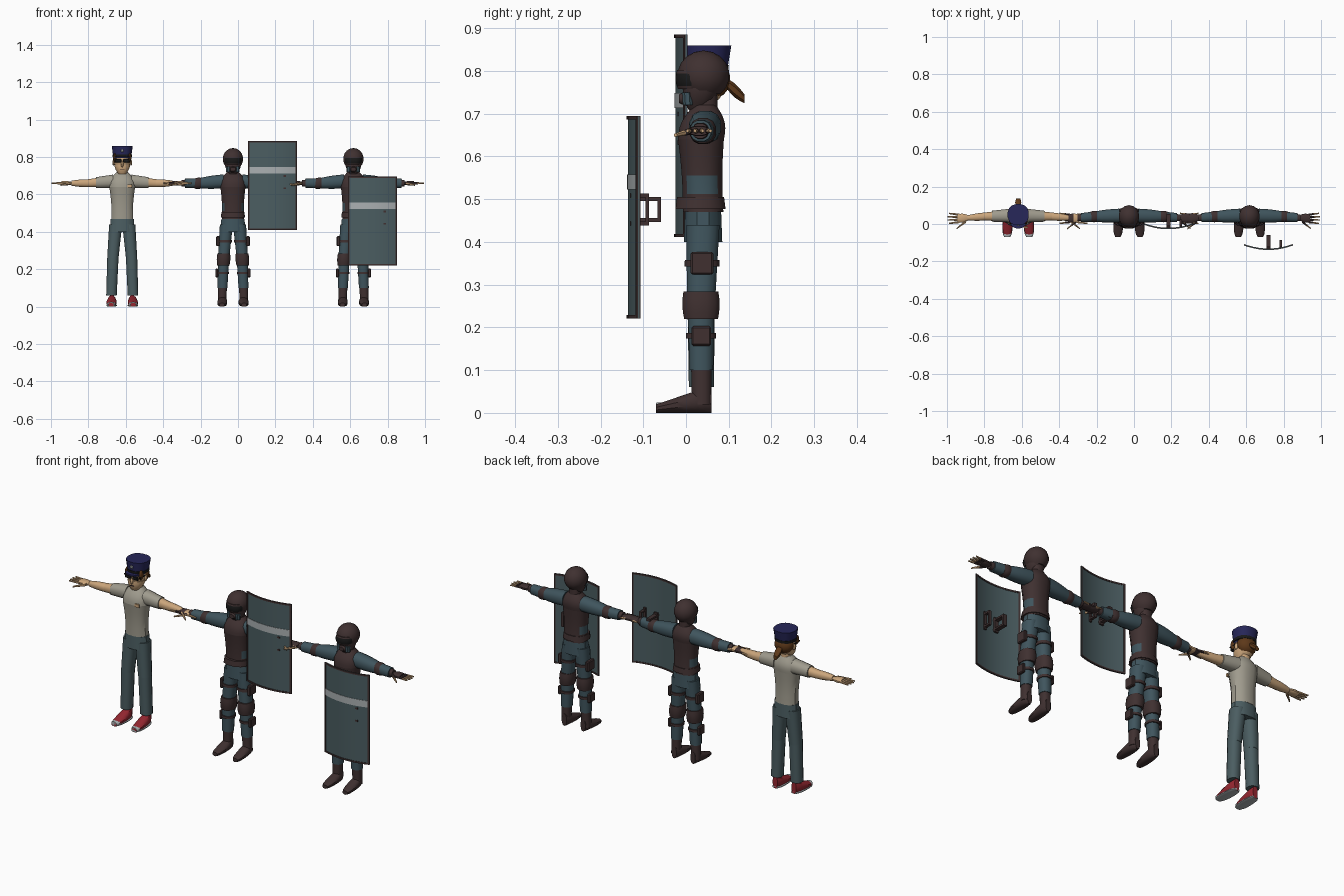
import bpy, bmesh, math
from mathutils import Vector

if "Cube" in bpy.data.objects:
    bpy.data.objects.remove(bpy.data.objects["Cube"], do_unlink=True)


def material(name, *linear):
    m = bpy.data.materials.new(name)
    m.use_nodes = True
    m.diffuse_color = (*linear, 1)
    m.node_tree.nodes["Principled BSDF"].inputs["Base Color"].default_value = (*linear, 1)
    return m


SKIN = material("skin", .6, .38, .2)
HAIR = material("brown hair", .11, .04, .01)
NAVY = material("navy cloth", .02, .02, .1)
SHIRT = material("grey shirt", .35, .33, .27)
SLATE = material("slate denim", .07, .11, .12)
TEAL = material("teal uniform", .05, .09, .11)
ARMOUR = material("dark brown armour", .05, .03, .03)
RED = material("red canvas", .3, .02, .03)
PALE = material("pale grey", .4, .43, .44)
BLACK = material("black lens", .01, .01, .01)

# joints of the left limbs and centres of the body
HIP, KNEE, ANKLE = Vector((.035, .04, .44)), Vector((.05, .035, .26)), Vector((.056, .036, .1))
SHOULDER, ELBOW, WRIST = Vector((.05, .045, .67)), Vector((.18, .04, .66)), Vector((.27, .033, .66))
PELVIS, WAIST = Vector((0, .04, .4)), Vector((0, .04, .47))
CHEST, COLLAR, HEAD = Vector((0, .035, .64)), Vector((0, .045, .72)), Vector((0, .045, .78))

parts = []
origin = Vector()
prefix = ""


def finish(name, bm, mats, rule=None):
    bmesh.ops.recalc_face_normals(bm, faces=bm.faces)
    if rule:
        for f in bm.faces:
            f.material_index = int(rule(f.calc_center_median(), f.normal))
    me = bpy.data.meshes.new(prefix + name)
    bm.to_mesh(me)
    bm.free()
    for m in mats:
        me.materials.append(m)
    ob = bpy.data.objects.new(prefix + name, me)
    ob.location = origin
    bpy.context.collection.objects.link(ob)
    parts.append(ob)


def bridge(bm, loops):
    for p, q in zip(loops, loops[1:]):
        for i in range(len(p)):
            j = (i + 1) % len(p)
            bm.faces.new((p[i], p[j], q[j], q[i]))
    bm.faces.new(loops[0])
    bm.faces.new(loops[-1])


def loft(name, axis, rings, mats, side=1, sides=12, rule=None):
    """Skin slightly squared ovals given as (centre, half width, half depth)."""
    bm = bmesh.new()
    loops = []
    across = [k for k in range(3) if k != axis]
    for centre, *radii in rings:
        loop = []
        for i in range(sides):
            angle = math.tau * (i + .5) / sides
            p = Vector(centre)
            for k, r, c in zip(across, radii, (math.cos(angle), math.sin(angle))):
                p[k] += r * math.copysign(abs(c) ** .85, c)
            p.x *= side
            loop.append(bm.verts.new(p))
        loops.append(loop)
    bridge(bm, loops)
    finish(name, bm, mats, rule)


def tube(name, start, end, first, last, *mats, bulge=0, deep=1, steps=4, pair=False, **options):
    """Tapered oval tube along its longest direction, swelling by bulge half way."""
    start, end = Vector(start), Vector(end)
    axis = max(range(3), key=lambda k: abs(end[k] - start[k]))
    rings = []
    for i in range(steps + 1):
        t = i / steps
        r = first + (last - first) * t + bulge * math.sin(math.pi * t)
        rings.append((start.lerp(end, t), r, r * deep))
    if pair:
        loft("left_" + name, axis, rings, mats, 1, **options)
        loft("right_" + name, axis, rings, mats, -1, **options)
    else:
        loft(name, axis, rings, mats, **options)


def limb(name, a, b, t0, t1, first, last, *mats, **options):
    """Mirrored tube covering a fraction of the limb between two joints."""
    tube(name, a.lerp(b, t0), a.lerp(b, t1), first, last, *mats, pair=True, **options)


def ellipsoid(name, centre, radii, mat, floor=-1):
    bm = bmesh.new()
    bmesh.ops.create_uvsphere(bm, u_segments=14, v_segments=9, radius=1)
    cut = bmesh.ops.bisect_plane(bm, geom=bm.verts[:] + bm.edges[:] + bm.faces[:],
                                 plane_co=(0, 0, floor), plane_no=(0, 0, 1), clear_inner=True)
    rim = [e for e in cut["geom_cut"] if isinstance(e, bmesh.types.BMEdge)]
    if rim:
        bmesh.ops.holes_fill(bm, edges=rim)
    for v in bm.verts:
        v.co = Vector([m + c * r for m, c, r in zip(centre, v.co, radii)])
    finish(name, bm, [mat])


def box(name, centre, size, mat, bevel=0):
    bm = bmesh.new()
    bmesh.ops.create_cube(bm, size=1)
    for v in bm.verts:
        v.co = Vector(centre) + Vector([c * s for c, s in zip(v.co, size)])
    if bevel:
        bmesh.ops.bevel(bm, geom=bm.edges[:], offset=bevel, segments=1, affect="EDGES")
    finish(name, bm, [mat])


def foot(name, mat, heel, toe, start=0, grow=0, steps=8):
    """Flat-soled foot whose height falls from heel to toe."""
    rings = []
    for i in range(steps + 1):
        t = start + (1 - start) * i / steps
        half = (heel + (toe - heel) * t) / 2
        width = .014 + .013 * math.sin(math.pi * t) ** .5 + grow
        rings.append((Vector((.055 + .004 * t, .06 - .13 * t, half)), width, half))
    loft("left_" + name, 1, rings, [mat])
    loft("right_" + name, 1, rings, [mat], -1)


def hand(palm, *finger_mats):
    def bare(c, n):
        return len(finger_mats) > 1 and (abs(c.x) > .34 or c.y < 0)
    tube("palm", WRIST, (.325, .03, .66), .015, .022, palm, bulge=.006, deep=.5, pair=True)
    for i in range(4):
        spread = i - 1.5
        tube(f"finger_{i + 1}", (.315, .03 + .013 * spread, .66),
             (.38 - .006 * abs(spread), .03 + .018 * spread, .66), .007, .004,
             *finger_mats, steps=2, pair=True, sides=6, rule=bare)
    tube("thumb", (.28, .014, .66), (.33, -.025, .65), .009, .004,
         *finger_mats, steps=2, pair=True, sides=6, rule=bare)


def trousers(mat, hem, hem_radius):
    tube("trouser_hips", PELVIS, WAIST, .068, .064, mat, deep=.68)
    limb("trouser_thigh", HIP, KNEE, 0, 1, .036, .031, mat, deep=1.1)
    limb("trouser_shin", KNEE, ANKLE, 0, hem, .031, hem_radius, mat, deep=1.05)


def casual_figure():
    # trousers and canvas shoes
    trousers(SLATE, 1.25, .029)
    foot("shoe", RED, .065, .02)
    foot("shoe_sole", PALE, .012, .012, grow=.002)
    foot("toe_cap", PALE, .034, .024, start=.85, grow=.001, steps=3)
    # shirt and bare arms
    tube("shirt", WAIST, CHEST, .06, .071, SHIRT, bulge=-.005, deep=.75)
    tube("shirt_shoulders", CHEST, COLLAR, .071, .03, SHIRT, bulge=.014, deep=.75, steps=6)
    limb("sleeve", SHOULDER, ELBOW, 0, .7, .037, .03, SHIRT)
    limb("upper_arm", SHOULDER, ELBOW, .6, 1, .026, .022, SKIN)
    limb("forearm", ELBOW, WRIST, 0, 1, .022, .014, SKIN, bulge=.002)
    box("chest_badge", (.04, -.017, .645), (.024, .008, .016), SKIN)
    hand(SKIN, SKIN)
    # head
    tube("neck", COLLAR - Vector((0, 0, .03)), HEAD, .027, .025, SKIN)
    ellipsoid("head", HEAD, (.046, .05, .06), SKIN)
    tube("jaw", (0, .026, .708), (0, .04, .76), .02, .044, SKIN, bulge=.005)
    ellipsoid("nose", (0, -.005, .76), (.007, .01, .015), SKIN)
    box("mouth", (0, -.002, .735), (.022, .008, .004), ARMOUR)
    for s in (1, -1):
        ellipsoid("ear", (s * .047, .045, .77), (.006, .01, .016), SKIN)
        box("glasses_lens", (s * .021, -.005, .78), (.034, .009, .018), BLACK, .003)
        box("glasses_arm", (s * .045, .02, .785), (.005, .045, .005), BLACK)
        ellipsoid("fringe", (s * .04, .015, .795), (.009, .016, .025), HAIR)
    ellipsoid("hair_back", HEAD + Vector((0, .017, 0)), (.05, .042, .045), HAIR)
    tube("ponytail", (0, .09, .775), (0, .137, .735), .01, .011, HAIR, bulge=.007, sides=8)
    # peaked hat
    hat = Vector((0, .048, .8))
    tube("hat", hat, (0, .05, .86), .049, .057, NAVY, sides=16)
    tube("hat_band", hat, hat + Vector((0, 0, .014)), .052, .053, BLACK, sides=16)
    tube("hat_peak", (0, .028, .794), (0, .03, .802), .046, .048, NAVY, deep=1.12, steps=1, sides=16)
    box("hat_badge", (0, -.006, .834), (.014, .008, .014), PALE, .002)


def armoured_figure():
    # trousers and boots
    trousers(TEAL, 1, .027)
    limb("boot_shaft", KNEE, ANKLE, .85, 1.5, .025, .023, ARMOUR)
    foot("boot_foot", ARMOUR, .065, .02)
    # knee pads, leg straps and pouches
    limb("knee_pad", KNEE, ANKLE, -.15, .25, .035, .034, ARMOUR, bulge=.003, deep=1.2)
    for name, a, b, t, r in (("thigh", HIP, KNEE, .5, .038), ("shin", KNEE, ANKLE, .5, .033)):
        limb(name + "_strap", a, b, t - .04, t + .04, r, r, ARMOUR, deep=1.1, steps=1)
        for s in (1, -1):
            spot = a.lerp(b, t)
            box(name + "_pouch", (s * (spot.x + r), spot.y, spot.z), (r / 2, r * 1.4, r * 1.4), ARMOUR, .004)
    # vest, with the jacket showing at the sides of the waist
    tube("vest", WAIST, CHEST, .061, .069, ARMOUR, TEAL, bulge=-.004, deep=.8, steps=8,
         rule=lambda c, n: abs(n.x) > .6 and .505 < c.z < .56)
    tube("vest_shoulders", CHEST, COLLAR, .069, .033, ARMOUR, bulge=.014, deep=.8, steps=6)
    tube("belt", WAIST + Vector((0, -.006, .007)), (0, .034, .505), .067, .063, ARMOUR, deep=.9)
    # jacket sleeves, elbow guards and half-finger gloves
    limb("sleeve", SHOULDER, ELBOW, 0, 1, .038, .028, TEAL, bulge=.003)
    limb("lower_sleeve", ELBOW, WRIST, 0, .85, .028, .025, TEAL)
    limb("elbow_guard", SHOULDER, ELBOW, .9, 1.2, .028, .027, ARMOUR, bulge=.004)
    limb("glove_cuff", ELBOW, WRIST, .75, 1.05, .02, .018, ARMOUR)
    hand(ARMOUR, ARMOUR, SKIN)
    # masked head and helmet
    tube("neck_cover", COLLAR - Vector((0, 0, .02)), HEAD, .03, .028, ARMOUR)
    tube("face_cover", (0, .026, .708), (0, .04, .78), .02, .046, ARMOUR, bulge=.008)
    tube("breathing_mask", (0, .02, .735), (0, -.016, .735), .027, .014, ARMOUR, bulge=.003, deep=.75)
    tube("mask_canister", (.025, .004, .72), (.025, .002, .75), .012, .012, TEAL, steps=1, pair=True, sides=8)
    ellipsoid("helmet", (0, .041, .79), (.056, .061, .058), ARMOUR, floor=-.75)
    tube("visor", (0, .02, .758), (0, .022, .802), .04, .044, BLACK, ARMOUR, bulge=.005, steps=6,
         rule=lambda c, n: not .765 < c.z < .795)


WIDE, TALL, SAG = .131, .237, .024      # shield half width, half height and curve depth


def slab(name, x0, x1, z0, z1, front, back, mat, steps=10):
    """Curved slab whose middle bulges toward the front."""
    bm = bmesh.new()
    loops = []
    for i in range(steps + 1):
        x = x0 + (x1 - x0) * i / steps
        y = -SAG * (1 - (x / WIDE) ** 2)
        corners = ((front, z0), (back, z0), (back, z1), (front, z1))
        loops.append([bm.verts.new((x, y + d, z)) for d, z in corners])
    bridge(bm, loops)
    finish(name, bm, [mat])


def bracket(name, x, width, depth, height, bar=.009, z=.018):
    for s in (1, -1):
        box(name + "_arm", (x, depth / 2 - .01, z + s * (height - bar) / 2), (width, depth + .02, bar), ARMOUR)
    box(name + "_grip", (x, depth - bar / 2, z), (width, bar, height), ARMOUR)
    box(name + "_base", (x, -.012, z), (width, bar, height + bar * 2), ARMOUR)


def shield(rim=.008):
    slab("panel", -WIDE, WIDE, -TALL, TALL, -.001, .002, SLATE)
    slab("stripe", rim - WIDE, WIDE - rim, .065, .1, -.003, 0, PALE)
    for s in (1, -1):
        slab("rim_level", -WIDE, WIDE, s * TALL, s * (TALL - rim), -rim / 2, rim / 2, ARMOUR)
        slab("rim_upright", s * WIDE, s * (WIDE - rim), -TALL, TALL, -rim / 2, rim / 2, ARMOUR, 1)
    bracket("forearm_bracket", 0, .022, .053, .058)
    bracket("hand_bracket", .066, .014, .025, .075)


for prefix, place, build in (("casual_", (-.619, 0, 0), casual_figure),
                             ("first_guard_", (-.027, 0, 0), armoured_figure),
                             ("second_guard_", (.617, 0, 0), armoured_figure),
                             ("first_shield_", (.184, 0, .648), shield),
                             ("second_shield_", (.719, -.111, .458), shield)):
    origin = Vector(place)
    build()

# soft shading that keeps the hard edges
bpy.ops.object.select_all(action="DESELECT")
for ob in parts:
    ob.select_set(True)
bpy.context.view_layer.objects.active = parts[0]
bpy.ops.object.shade_smooth_by_angle(angle=math.radians(35))
